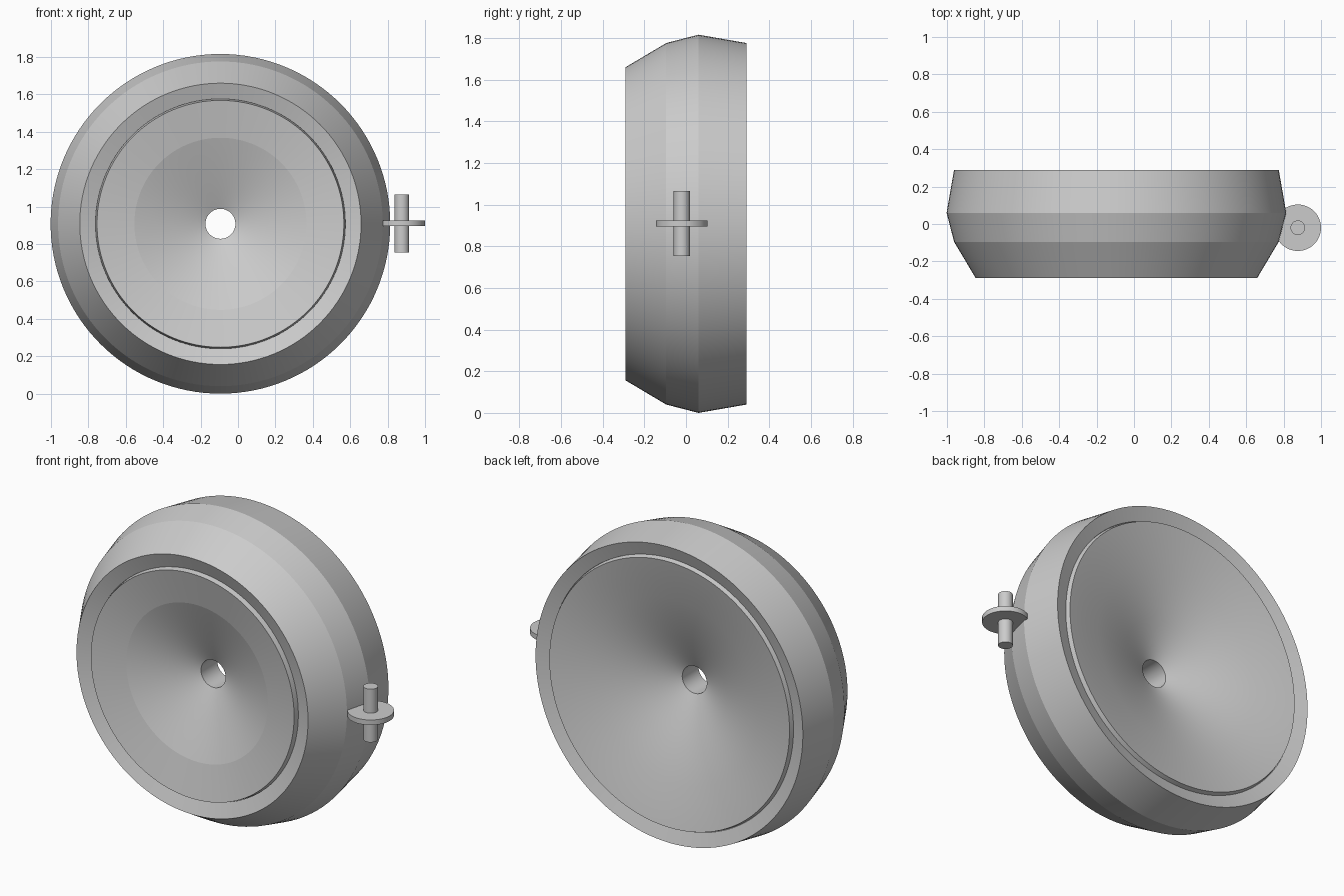
import bpy, bmesh, math

if "Cube" in bpy.data.objects:
    bpy.data.objects.remove(bpy.data.objects["Cube"])

CX, CZ = -0.094, 0.908   # wheel axle position (axle runs along y)
SEG = 128


def lathe(name, profile, origin, axis, seg=SEG, angle=8):
    """Spin a closed (radius, height) profile around the y or z axis."""
    bm = bmesh.new()
    rings = []
    for r, h in profile:
        ring = []
        for i in range(seg):
            a = 2 * math.pi * i / seg
            u, v = r * math.cos(a), r * math.sin(a)
            co = (u, h, v) if axis == 'Y' else (u, v, h)
            ring.append(bm.verts.new(co))
        rings.append(ring)
    for k in range(len(rings)):
        a, b = rings[k], rings[(k + 1) % len(rings)]
        for i in range(seg):
            j = (i + 1) % seg
            bm.faces.new((a[i], a[j], b[j], b[i]))
    bmesh.ops.recalc_face_normals(bm, faces=bm.faces)
    me = bpy.data.meshes.new(name)
    bm.to_mesh(me)
    bm.free()
    ob = bpy.data.objects.new(name, me)
    ob.location = origin
    bpy.context.collection.objects.link(ob)
    smooth(ob, angle)
    return ob


def smooth(ob, angle):
    bpy.ops.object.select_all(action='DESELECT')
    ob.select_set(True)
    bpy.context.view_layer.objects.active = ob
    bpy.ops.object.shade_smooth_by_angle(angle=math.radians(angle))


def cylinder(name, r, depth, loc):
    bpy.ops.mesh.primitive_cylinder_add(vertices=48, radius=r, depth=depth, location=loc)
    ob = bpy.context.object
    ob.name = name
    smooth(ob, 30)
    return ob


# tyre: faceted tread with side walls sloping inwards
lathe("tyre", [
    (0.668, -0.26), (0.752, -0.29), (0.868, -0.095), (0.908, 0.06),
    (0.868, 0.29), (0.79, 0.265),
], (CX, 0, CZ), 'Y')

# hub: solid disc dished on both faces, with an axle hole
lathe("hub", [
    (0.08, -0.095), (0.23, -0.16), (0.46, -0.245), (0.66, -0.288),
    (0.668, -0.25), (0.70, 0.0), (0.79, 0.255), (0.78, 0.288),
    (0.54, 0.235), (0.275, 0.145), (0.08, 0.055),
], (CX, 0, CZ), 'Y')

# small upright pin with a round flange, set into the side of the tyre
PX, PY, PZ = 0.876, -0.02, 0.91
cylinder("pin", 0.039, 0.312, (PX, PY, PZ))
cylinder("pin_flange", 0.124, 0.03, (PX, PY, PZ))
